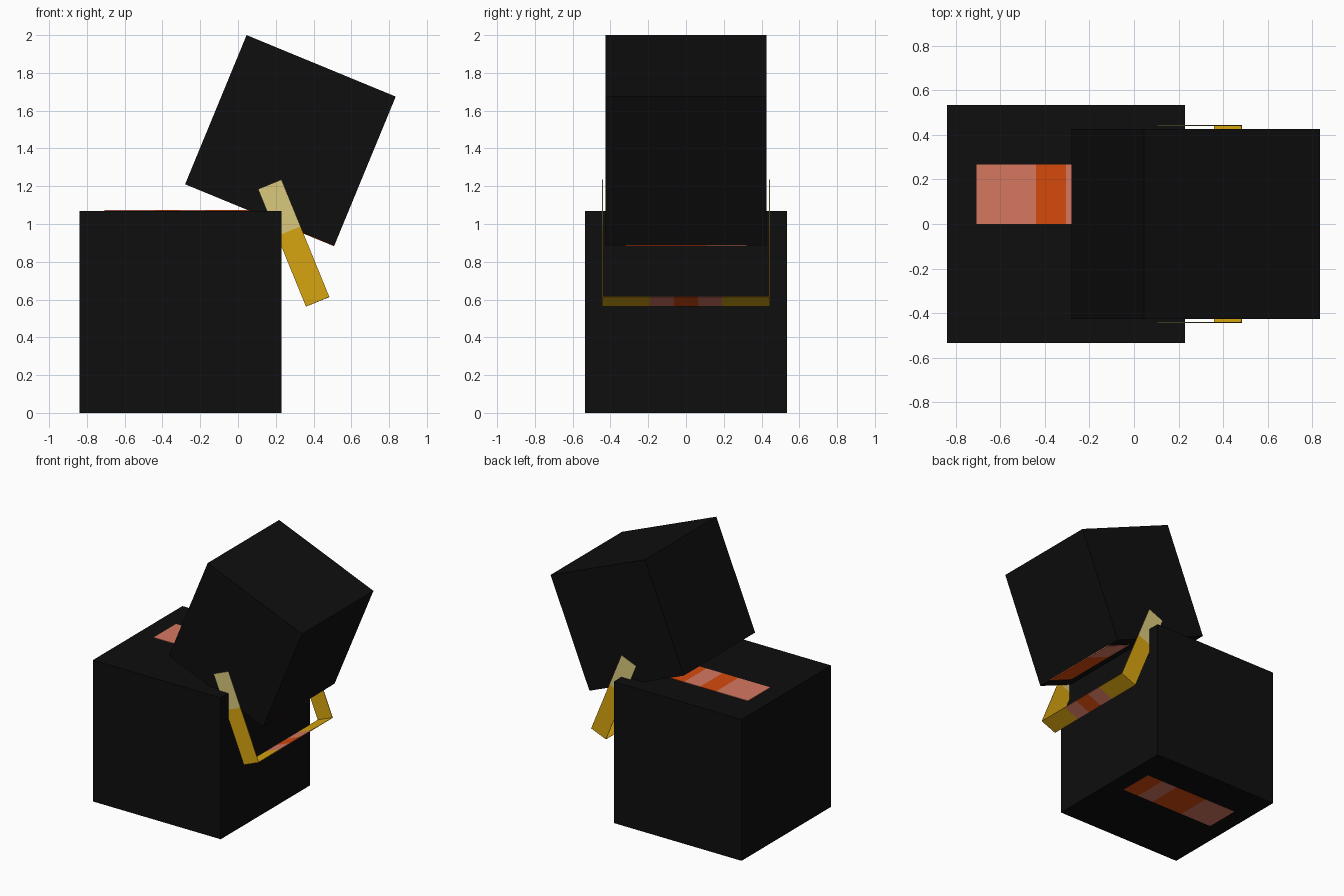
import bpy
import bmesh
from math import radians
from mathutils import Matrix, Vector

default = bpy.data.objects.get("Cube")
if default:
    bpy.data.objects.remove(default, do_unlink=True)


def material(name, rgb):
    linear = [((c / 255 + 0.055) / 1.055) ** 2.4 if c > 10 else c / 255 / 12.92 for c in rgb]
    mat = bpy.data.materials.new(name)
    mat.use_nodes = True
    colour = (*linear, 1)
    mat.diffuse_color = colour
    mat.node_tree.nodes["Principled BSDF"].inputs["Base Color"].default_value = colour
    return mat


BLACK = material("black", (14, 14, 14))
YELLOW = material("golden yellow", (216, 165, 16))
PALE = material("pale yellow", (218, 200, 124))
RED = material("orange red", (214, 74, 13))
PINK = material("salmon pink", (214, 120, 96))


def add_object(name, bm, mats, matrix):
    mesh = bpy.data.meshes.new(name)
    bm.to_mesh(mesh)
    bm.free()
    for mat in mats:
        mesh.materials.append(mat)
    obj = bpy.data.objects.new(name, mesh)
    obj.matrix_world = matrix
    bpy.context.collection.objects.link(obj)
    return obj


def box(name, size, centre, mat, frame=Matrix()):
    bm = bmesh.new()
    bmesh.ops.create_cube(bm, size=1)
    bmesh.ops.scale(bm, vec=size, verts=bm.verts)
    return add_object(name, bm, [mat], frame @ Matrix.Translation(centre))


def striped_patch(name, start, cell, axis, width, centre, colours, frame=Matrix()):
    """Row of thin plates along an axis; colours lists (material, cell count)."""
    at = start
    for i, (mat, count) in enumerate(colours):
        size = Vector((width, width, 0.006))
        size[axis] = cell * count
        pos = Vector(centre)
        pos[axis] = at + cell * count / 2
        box(f"{name}_{i + 1}", size, pos, mat, frame)
        at += cell * count


# Lower body block with striped patches on its top and bottom
BODY = 1.07
PIXEL = BODY / 8
body_x = -0.305
box("body", (BODY, BODY, BODY), (body_x, 0, BODY / 2), BLACK)
left_end = body_x - 3 * PIXEL
patch = dict(start=left_end, cell=PIXEL, axis=0, width=2 * PIXEL)
striped_patch("top_patch", centre=(0, PIXEL, BODY),
              colours=[(PINK, 2), (RED, 1), (PINK, 1), (RED, 2)], **patch)
striped_patch("bottom_patch", centre=(0, PIXEL, 0.002),
              colours=[(PINK, 2), (RED, 2), (PINK, 1), (RED, 1)], **patch)

# Tilted head block with a patch on its underside
HEAD = 0.854
cell = HEAD / 8
head_frame = Matrix.Translation((0.2775, 0, 1.4425)) @ Matrix.Rotation(radians(22.4), 4, "Y")
box("head", (HEAD, HEAD, HEAD), (0, 0, 0), BLACK, head_frame)
striped_patch("head_patch", start=-3 * cell, cell=cell, axis=1, width=2 * cell,
              centre=(HEAD / 2 - cell, 0, -HEAD / 2),
              colours=[(RED, 4), (PINK, 2)], frame=head_frame)

# U-shaped strap hanging from the head: a folded ribbon, coloured along its length
half, drop, pale_drop, wide = 0.442, 0.67, 0.268, 0.134
path = [(-half, 0), (-half, -pale_drop)]
path += [(-half + 2 * half * i / 7, -drop) for i in (0, 2, 3, 4, 5, 7)]
path += [(half, -pale_drop), (half, 0)]
stripes = [PALE, YELLOW, YELLOW, PINK, RED, PINK, YELLOW, YELLOW, PALE]
mats = [YELLOW, PALE, PINK, RED]

bm = bmesh.new()
rows = [[bm.verts.new((x, y, z)) for x in (-wide / 2, wide / 2)] for y, z in path]
for (a, b), (c, d), mat in zip(rows, rows[1:], stripes):
    bm.faces.new((a, b, d, c)).material_index = mats.index(mat)
bmesh.ops.recalc_face_normals(bm, faces=bm.faces)
strap_frame = Matrix.Translation((0.168, 0, 1.21)) @ Matrix.Rotation(radians(-22.2), 4, "Y")
strap = add_object("strap", bm, mats, strap_frame)
solid = strap.modifiers.new("thickness", "SOLIDIFY")
solid.thickness = 0.004
solid.offset = 0
